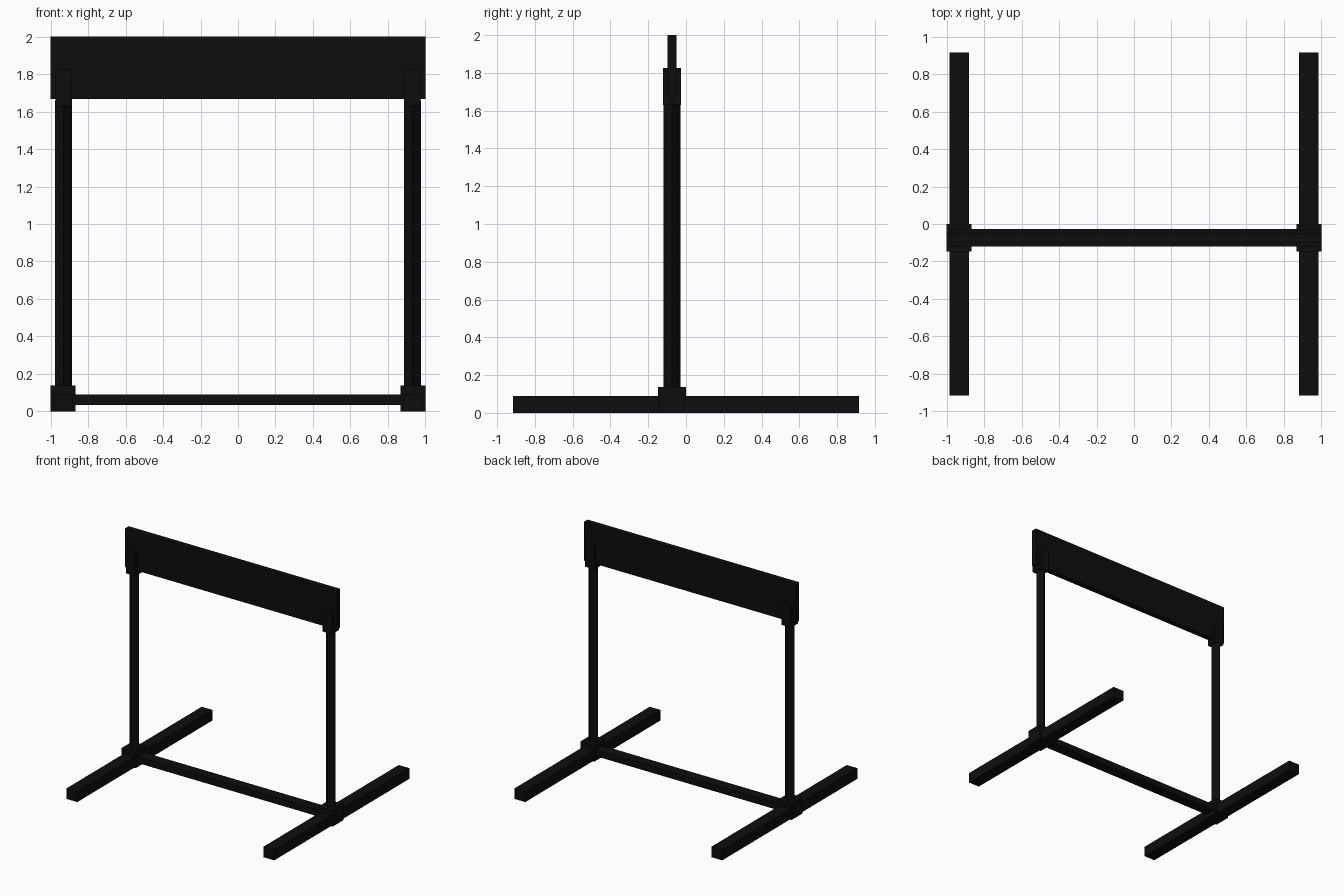
import bpy
import math

if "Cube" in bpy.data.objects:
    bpy.data.objects.remove(bpy.data.objects["Cube"])

black = bpy.data.materials.new("black_paint")
black.diffuse_color = (0.004, 0.004, 0.004, 1)
black.use_nodes = True
black.node_tree.nodes["Principled BSDF"].inputs["Base Color"].default_value = black.diffuse_color

YC = -0.074  # depth of the upright frame


def box(name, x, y, z):
    """Box from (min, max) pairs along each axis."""
    spans = (x, y, z)
    bpy.ops.mesh.primitive_cube_add(size=1, location=[(a + b) / 2 for a, b in spans])
    ob = bpy.context.object
    ob.name = name
    ob.scale = [b - a for a, b in spans]
    bpy.ops.object.transform_apply(location=False, rotation=False, scale=True)
    ob.data.materials.append(black)
    return ob


def side_box(name, half_width, y, z, xc):
    return box(name, (xc - half_width, xc + half_width), y, z)


# Top board and lower crossbar
box("top_board", (-1, 1), (YC - 0.024, YC + 0.024), (1.667, 2.0))
box("crossbar", (-0.9, 0.9), (YC - 0.046, YC + 0.046), (0.035, 0.09))

for side, s in (("left", -1), ("right", 1)):
    # Foot rail and the hub joining it to the frame
    side_box(side + "_foot", 0.051, (-0.915, 0.915), (0, 0.09), s * 0.933)
    side_box(side + "_hub", 0.066, (YC - 0.073, YC + 0.073), (0, 0.138), s * 0.934)

    # Four-sided upright set corner-forward
    bpy.ops.mesh.primitive_cylinder_add(
        vertices=4, radius=0.045, depth=1.56, location=(s * 0.931, YC, 0.88))
    post = bpy.context.object
    post.name = side + "_post"
    post.data.materials.append(black)

    # Bracket holding the board
    side_box(side + "_bracket", 0.044, (YC - 0.047, YC + 0.047), (1.63, 1.825), s * 0.931)
